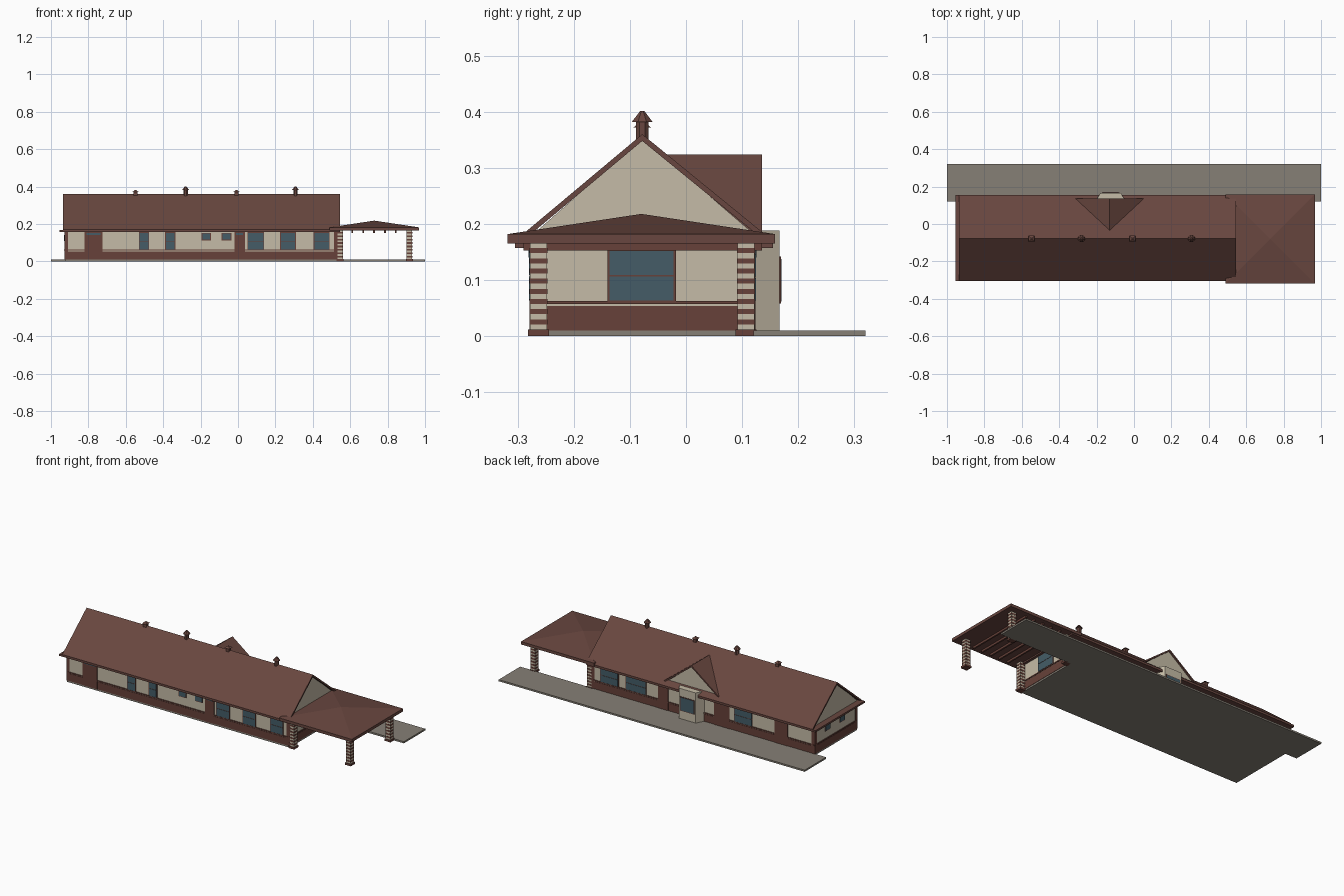
import bpy
import bmesh
from mathutils import Matrix, Vector

cube = bpy.data.objects.get("Cube")
if cube:
    bpy.data.objects.remove(cube)


def material(name, r, g, b):
    m = bpy.data.materials.new(name)
    m.use_nodes = True
    m.diffuse_color = (r, g, b, 1)
    m.node_tree.nodes["Principled BSDF"].inputs["Base Color"].default_value = (r, g, b, 1)
    return m


ROOF = material("roof brown", .14, .062, .050)
BROWN = material("brick brown", .135, .053, .041)
CREAM = material("cream plaster", .56, .50, .385)
GLASS = material("blue grey glass", .058, .108, .137)
STONE = material("grey paving", .24, .215, .18)


def finish(name, bm, *mats):
    bmesh.ops.recalc_face_normals(bm, faces=bm.faces)
    mesh = bpy.data.meshes.new(name)
    bm.to_mesh(mesh)
    bm.free()
    for m in mats:
        mesh.materials.append(m)
    obj = bpy.data.objects.new(name, mesh)
    bpy.context.collection.objects.link(obj)
    return obj


def add_box(bm, x, y, z, index=0):
    lo, hi = Vector((x[0], y[0], z[0])), Vector((x[1], y[1], z[1]))
    mat = Matrix.Translation((lo + hi) / 2) @ Matrix.Diagonal((*(hi - lo), 1))
    verts = bmesh.ops.create_cube(bm, size=1, matrix=mat)["verts"]
    for f in {f for v in verts for f in v.link_faces}:
        f.material_index = index


def box(name, x, y, z, mat):
    bm = bmesh.new()
    add_box(bm, x, y, z)
    return finish(name, bm, mat)


def prism(name, points, axis, a, b, mat):
    """Extrude a flat outline along one axis from a to b."""
    bm = bmesh.new()
    place = {"x": lambda p, d: (d, p[0], p[1]),
             "y": lambda p, d: (p[0], d, p[1]),
             "z": lambda p, d: (p[0], p[1], d)}[axis]
    face = bm.faces.new([bm.verts.new(place(p, a)) for p in points])
    new = bmesh.ops.extrude_face_region(bm, geom=[face])["geom"]
    step = Vector(place((0, 0), b - a))
    bmesh.ops.translate(bm, vec=step, verts=[v for v in new if isinstance(v, bmesh.types.BMVert)])
    return finish(name, bm, mat)


def chevron(left, ridge, right, drop):
    """Outline of a pitched roof sheet with the given vertical thickness."""
    outer = [left, ridge, right]
    return outer + [(u, z - drop) for u, z in reversed(outer)]


# Main dimensions
X0, X1, Y0, Y1 = -.925, .53, -.275, .12
FLOOR, SILL, TOP, RIDGE = .01, .06, .158, -.078


def panel(name, side, u, z, depth, mat):
    """Thin plate standing proud of one wall."""
    back = .004
    if side == "front":
        return box(name, u, (Y0 - depth, Y0 + back), z, mat)
    if side == "back":
        return box(name, u, (Y1 - back, Y1 + depth), z, mat)
    if side == "right":
        return box(name, (X1 - back, X1 + depth), u, z, mat)
    return box(name, (X0 - depth, X0 + back), u, z, mat)


def window(name, side, u, z, bar=True):
    panel(name + "_frame", side, u, z, .003, BROWN)
    t = .004
    panes = [(z[0] + t, z[1] - t)]
    if bar:
        mid = (z[0] + z[1]) / 2
        panes = [(z[0] + t, mid - .0015), (mid + .0015, z[1] - t)]
    for pane in panes:
        panel(name + "_glass", side, (u[0] + t, u[1] - t), pane, .0045, GLASS)


def door(name, side, u):
    panel(name, side, u, (FLOOR, TOP), .004, BROWN)
    panel(name + "_transom", side, (u[0] + .01, u[1] - .01), (.14, .153), .0055, GLASS)


# Paving and walls
box("platform", (-1, 1), (Y1, .32), (0, FLOOR), STONE)
box("floor_slab", (X0, X1), (Y0, Y1), (0, FLOOR), STONE)
box("walls", (X0, X1), (Y0, Y1), (FLOOR, .165), CREAM)
for side, span in (("front", (X0, X1)), ("back", (X0, X1)),
                   ("left", (Y0, Y1)), ("right", (Y0, Y1))):
    panel(side + "_wainscot", side, span, (FLOOR, .054), .002, BROWN)
    panel(side + "_sill_band", side, span, (.057, .063), .004, BROWN)
for x in (X0 - .003, X1 - .017):
    for y in (Y0 - .003, Y1 - .017):
        box("corner_post", (x, x + .02), (y, y + .02), (FLOOR, TOP), BROWN)

# Windows and doors along the long walls
for u in ((-.53, -.475), (-.39, -.335), (.05, .14), (.225, .31), (.405, .49)):
    window("front_window", "front", u, (SILL, .156))
for u in ((-.195, -.145), (-.088, -.035)):
    window("small_front_window", "front", u, (.112, .152), False)
door("front_door", "front", (-.82, -.725))
door("front_door", "front", (-.02, .038))
for u in ((.355, .475), (.175, .31), (-.52, -.4)):
    window("back_window", "back", u, (SILL, .15))
for u in ((.03, .095), (-.37, -.27), (-.75, -.665)):
    door("back_door", "back", u)

# End walls
window("right_window", "right", (-.14, -.018), (SILL, .156))
for y in (0, -.135):
    window("left_window", "left", (y - .025, y + .025), (.105, .145), False)

# Bay on the platform side
prism("bay", [(-.21, Y1 - .01), (-.18, .167), (-.07, .167), (-.04, Y1 - .01)],
      "z", FLOOR, .188, CREAM)
box("bay_window_frame", (-.172, -.078), (.16, .169), (.058, .142), BROWN)
box("bay_window_glass", (-.168, -.082), (.16, .1705), (.062, .138), GLASS)

# Main roof with recessed gables
box("eaves", (-.955, .545), (-.305, .155), (.157, .168), ROOF)
prism("main_roof", chevron((-.305, .17), (RIDGE, .36), (.155, .17), .012),
      "x", -.935, .545, ROOF)
prism("gables", [(-.297, .16), (RIDGE, .353), (.147, .16)], "x", -.918, X1, CREAM)

# Cross gable over the bay
prism("cross_gable_roof", chevron((-.32, .18), (-.13, .324), (.06, .18), .01),
      "y", -.04, .135, ROOF)
prism("cross_gable_wall", [(-.305, .178), (-.13, .316), (.045, .178)],
      "y", .05, .126, CREAM)


# Chimneys and roof vents
def chimney(name, x, sides, radius, shoulder, top):
    bm = bmesh.new()
    spin = Matrix.Rotation(3.14159 / sides, 4, "Z")
    for r1, r2, z0, z1 in ((radius, radius, .33, shoulder),
                           (radius * 1.6, radius * .35, shoulder, top)):
        at = Matrix.Translation((x, RIDGE, (z0 + z1) / 2))
        bmesh.ops.create_cone(bm, cap_ends=True, segments=sides, radius1=r1,
                              radius2=r2, depth=z1 - z0, matrix=at @ spin)
    finish(name, bm, ROOF)


for x in (-.28, .307):
    chimney("round_chimney", x, 8, .0125, .382, .401)
for x in (-.548, -.008):
    chimney("square_chimney", x, 4, .014, .372, .382)

# Canopy: hipped roof, fascia and rafters
CX = (.49, .967)
CY = (-.318, .159)
box("canopy_fascia", CX, CY, (.165, .182), ROOF)
bm = bmesh.new()
ring = [bm.verts.new((x, y, .182)) for x, y in
        ((CX[0], CY[0]), (CX[1], CY[0]), (CX[1], CY[1]), (CX[0], CY[1]))]
apex = bm.verts.new((sum(CX) / 2, sum(CY) / 2, .218))
bm.faces.new(ring)
for i in range(4):
    bm.faces.new((ring[i], ring[(i + 1) % 4], apex))
finish("canopy_roof", bm, ROOF)
for i in range(5):
    x = .607 + i * .058
    box("canopy_rafter", (x, x + .009), (-.29, .135), (.153, .166), BROWN)

# Banded canopy columns
BANDS = 17
step = (.166 - .012) / BANDS
for x in (.53, .9):
    for y in (-.279, .091):
        bm = bmesh.new()
        add_box(bm, (x - .003, x + .035), (y - .003, y + .035), (0, .012), 0)
        for i in range(BANDS):
            inset = .001 * (1 - i % 2)
            z = .012 + i * step
            add_box(bm, (x + inset, x + .032 - inset), (y + inset, y + .032 - inset),
                    (z, z + step), i % 2 == 0)
        finish("canopy_column", bm, BROWN, CREAM)
